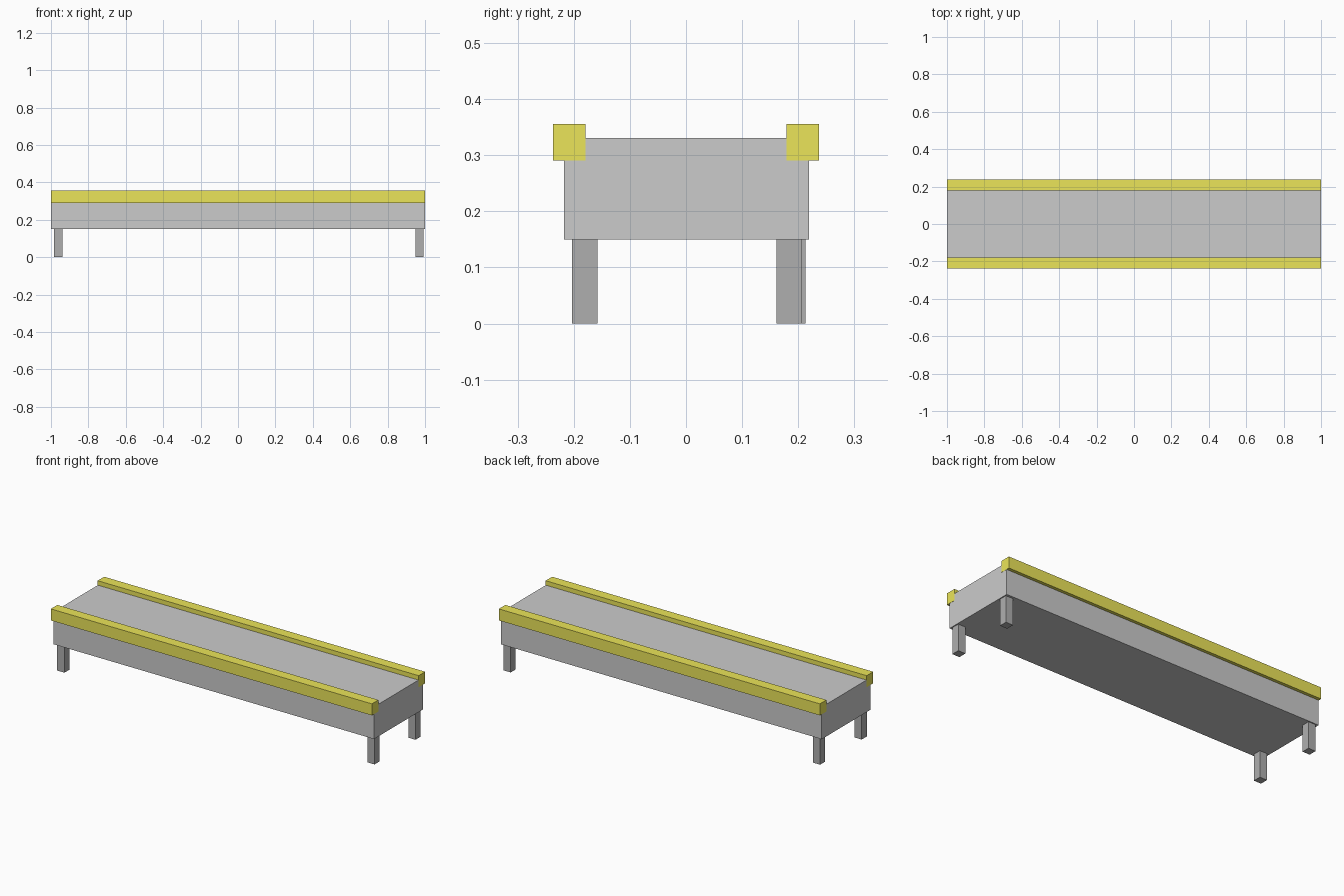
import bpy
import bmesh
from mathutils import Vector

if "Cube" in bpy.data.objects:
    bpy.data.objects.remove(bpy.data.objects["Cube"])


def material(name, color):
    mat = bpy.data.materials.new(name)
    mat.diffuse_color = color
    mat.use_nodes = True
    mat.node_tree.nodes["Principled BSDF"].inputs["Base Color"].default_value = mat.diffuse_color
    return mat


def box(name, low, high, mat=None):
    """Box between two opposite corners."""
    low, high = Vector(low), Vector(high)
    bm = bmesh.new()
    bmesh.ops.create_cube(bm, size=1)
    bmesh.ops.scale(bm, vec=high - low, verts=bm.verts)
    bmesh.ops.translate(bm, vec=(low + high) / 2, verts=bm.verts)
    mesh = bpy.data.meshes.new(name)
    bm.to_mesh(mesh)
    bm.free()
    obj = bpy.data.objects.new(name, mesh)
    bpy.context.collection.objects.link(obj)
    if mat:
        mesh.materials.append(mat)
    return obj


yellow = material("yellow_paint", (0.83, 0.78, 0.10, 1))
dark = material("dark_metal", (0.43, 0.43, 0.43, 1))

# Bed of the conveyor-like bench
box("bed", (-0.999, -0.217, 0.15), (0.999, 0.219, 0.331))

# Side rails gripping the upper edges, full length
for side, y in (("front", -0.237), ("back", 0.179)):
    box(f"{side}_rail", (-1, y, 0.291), (1, y + 0.058, 0.356), yellow)

# Four square legs, the back left one set slightly outward
leg = 0.045
for name, x, y in (("front_left", -0.984, -0.203),
                   ("front_right", 0.948, -0.203),
                   ("back_left", -0.984, 0.168),
                   ("back_right", 0.948, 0.161)):
    box(f"{name}_leg", (x, y, 0), (x + leg, y + leg, 0.15), dark)
